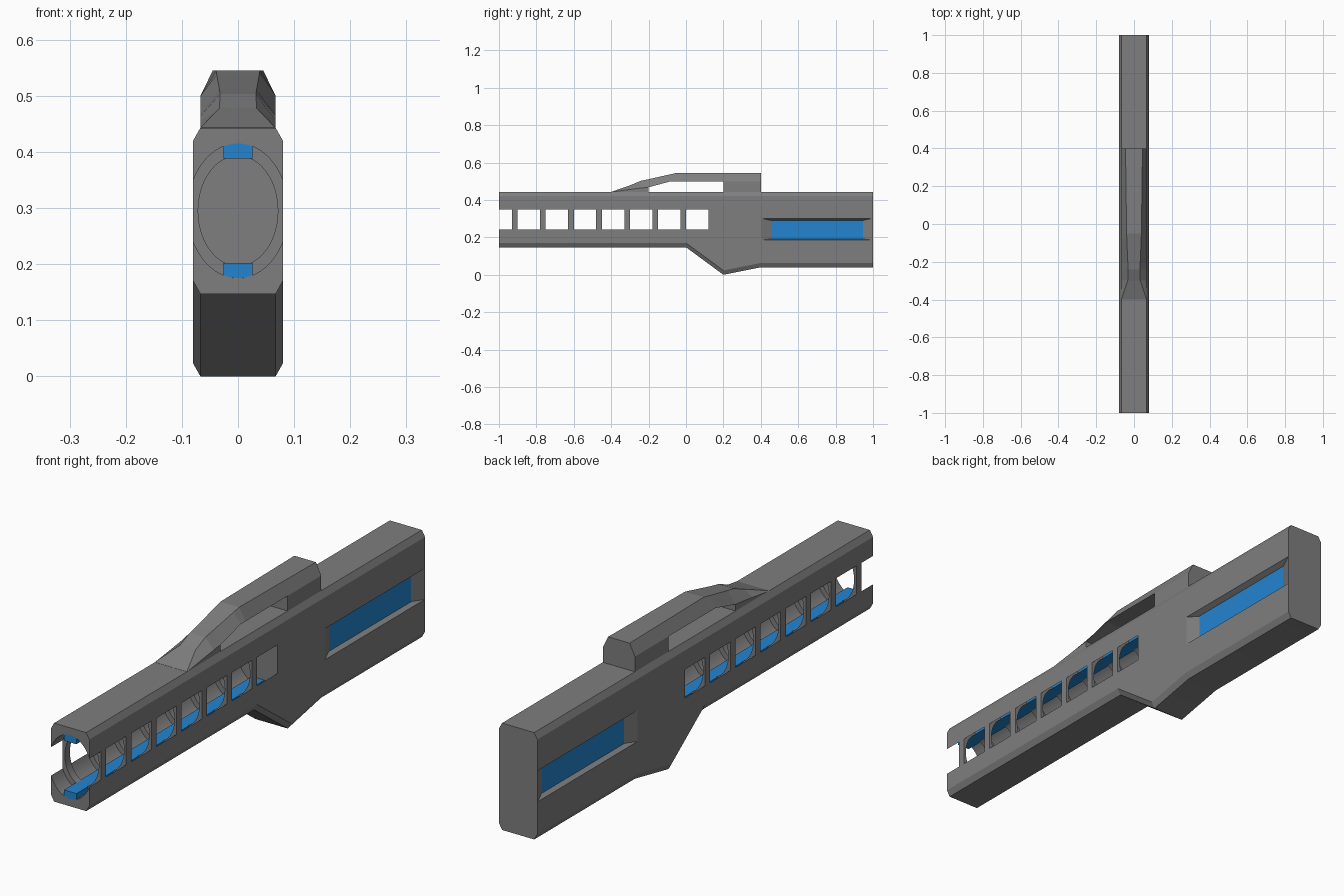
import bpy, bmesh, math

if "Cube" in bpy.data.objects:
    bpy.data.objects.remove(bpy.data.objects["Cube"])


def material(name, rgb):
    m = bpy.data.materials.new(name)
    m.diffuse_color = (*rgb, 1)
    m.use_nodes = True
    m.node_tree.nodes["Principled BSDF"].inputs["Base Color"].default_value = m.diffuse_color
    return m


GREY = material("metal grey", (0.21, 0.21, 0.21))
BLUE = material("bright blue", (0.017, 0.235, 0.63))


def loft(name, rings, mat):
    """Skin a row of equal-length point rings and cap both ends."""
    bm = bmesh.new()
    vs = [[bm.verts.new(p) for p in ring] for ring in rings]
    n = len(rings[0])
    for a, b in zip(vs, vs[1:]):
        for i in range(n):
            j = (i + 1) % n
            bm.faces.new((a[i], a[j], b[j], b[i]))
    bm.faces.new(vs[0])
    bm.faces.new(vs[-1])
    bmesh.ops.recalc_face_normals(bm, faces=bm.faces)
    me = bpy.data.meshes.new(name)
    bm.to_mesh(me)
    bm.free()
    me.materials.append(mat)
    ob = bpy.data.objects.new(name, me)
    bpy.context.collection.objects.link(ob)
    return ob


def cut(target, cutter):
    mod = target.modifiers.new("cut", 'BOOLEAN')
    mod.operation = 'DIFFERENCE'
    mod.solver = 'EXACT'
    mod.object = cutter
    bpy.context.view_layer.objects.active = target
    bpy.ops.object.modifier_apply(modifier=mod.name)
    bpy.data.objects.remove(cutter)


# Body: chamfered section swept along y with a stepped underside
W, CW, CH, TOP = 0.08, 0.067, 0.023, 0.443


def body_section(y, low):
    half = [(CW, low), (W, low + CH), (W, TOP - CH), (CW, TOP)]
    return [(x, y, z) for x, z in half] + [(-x, y, z) for x, z in reversed(half)]


body = loft("body", [body_section(y, z) for y, z in
            [(-1, .147), (0, .147), (.2, 0), (.4, .04), (1, .04)]], GREY)

# Oval bore: wide stretches break through the sides as windows, narrow ones leave ribs
CZ, RX, RZ = 0.295, 0.096, 0.12
RX = 0.0895


def oval(y, rx, rz, n=64):
    return [(rx * math.cos(2 * math.pi * i / n), y, CZ + rz * math.sin(2 * math.pi * i / n))
            for i in range(n)]


rings = []
for k in range(8):
    start = -1.05 + 0.15 * k
    rings += [oval(start, RX, RZ), oval(start + 0.12, RX, RZ)]
    if k < 7:
        rings += [oval(start + 0.12, .071, .098), oval(start + 0.15, .071, .098)]
cut(body, loft("bore_cutter", rings, GREY))


# Sloped recesses at the rear of both sides, with blue plates on their floors
def rect(x, y0, y1, z0, z1):
    return [(x, y0, z0), (x, y1, z0), (x, y1, z1), (x, y0, z1)]


for s, side in ((1, "right"), (-1, "left")):
    cut(body, loft("recess_cutter", [rect(s * .06, .455, .945, .192, .29),
                                     rect(s * .10, .351, 1.051, .178, .314)], GREY))
    loft("side_panel_" + side, [rect(s * .055, .455, .945, .192, .29),
                                rect(s * .061, .455, .945, .192, .29)], BLUE)

bpy.ops.object.select_all(action='DESELECT')
body.select_set(True)
bpy.context.view_layer.objects.active = body
bpy.ops.object.shade_smooth_by_angle(angle=math.radians(15))

# Blue rails along the top and bottom of the bore
RW = 0.026
for s, side in ((1, "upper"), (-1, "lower")):
    xs = [RW * (i / 4 - 1) for i in range(9)]
    prof = [(x, CZ + s * RZ * math.sqrt(1 - (x / RX) ** 2)) for x in xs]
    prof += [(RW, CZ + s * .093), (-RW, CZ + s * .093)]
    loft(side + "_rail", [[(x, y, z) for x, z in prof] for y in (-1, .12)], BLUE)


# Carrying handle: chamfered bar, rising from the front, on two supports
def trapezoid(y, w0, z0, w1, z1):
    return [(-w0, y, z0), (w0, y, z0), (w1, y, z1), (-w1, y, z1)]


loft("handle_bar", [trapezoid(y, CW, e, w, t) for y, e, w, t in [
    (-.4, .442, .0665, .4435), (-.3, .456, .033, .478), (-.24, .464, .032, .503),
    (-.2, .468, .033, .511), (-.08, .50, .038, .538), (-.05, .50, .039, .545),
    (.4, .50, .045, .545)]], GREY)
loft("handle_front_support", [trapezoid(y, CW, .441, CW, t) for y, t in
     [(-.4, .442), (-.3, .456), (-.24, .464), (-.2, .468)]], GREY)
loft("handle_rear_support", [trapezoid(y, CW, .441, CW, .50) for y in (.2, .4)], GREY)
